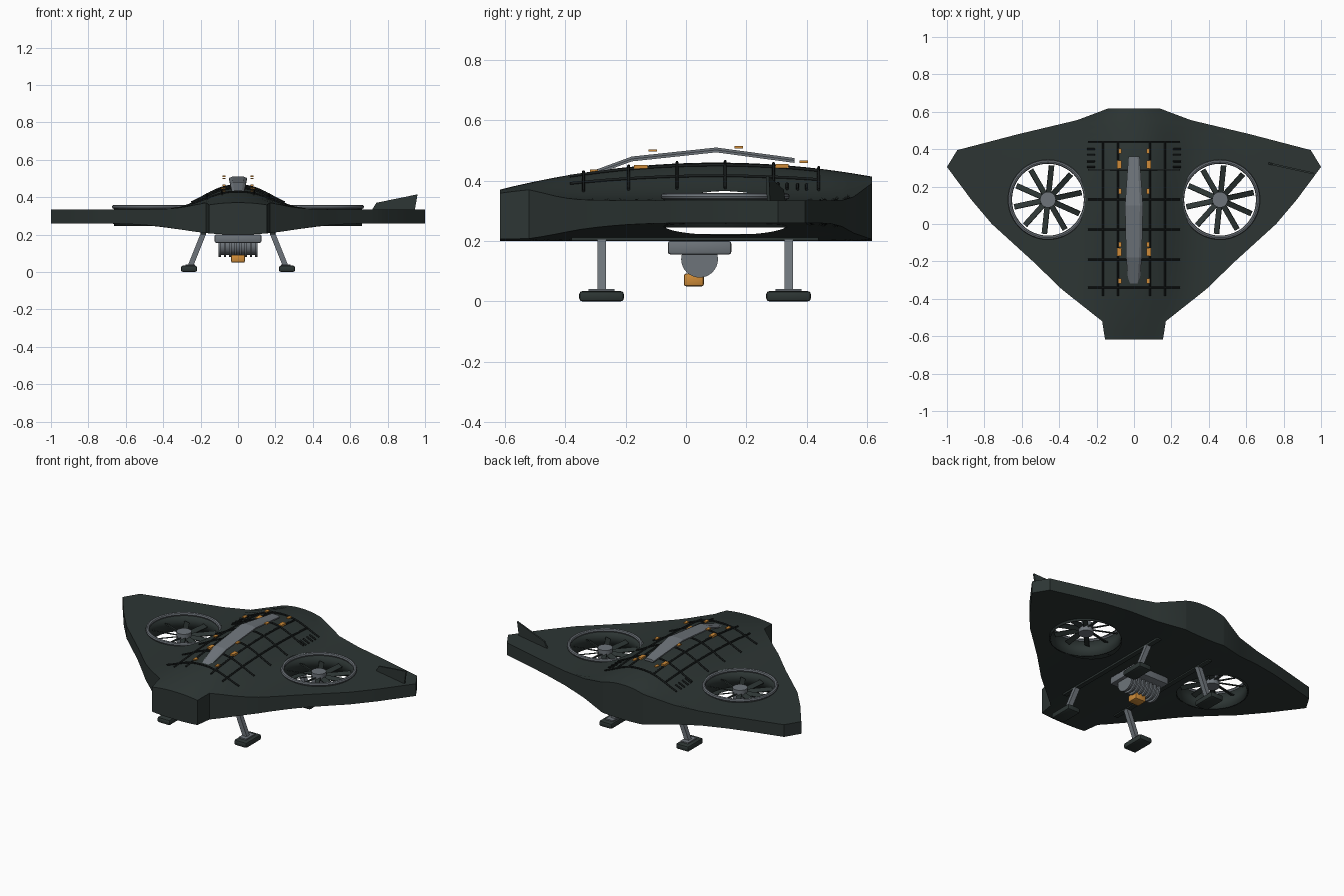
import bpy, bmesh, math
from mathutils import Vector, Matrix

if "Cube" in bpy.data.objects:
    bpy.data.objects.remove(bpy.data.objects["Cube"])


def material(name, rgb):
    m = bpy.data.materials.new(name)
    m.diffuse_color = (*rgb, 1)
    m.use_nodes = True
    m.node_tree.nodes["Principled BSDF"].inputs["Base Color"].default_value = m.diffuse_color
    return m


HULL = material("dark green grey", (0.026, 0.036, 0.034))
CABLE = material("near black", (0.010, 0.013, 0.013))
METAL = material("steel grey", (0.155, 0.175, 0.195))
ORANGE = material("amber", (0.62, 0.26, 0.04))
FAN_X, FAN_Y, FAN_R = 0.46, 0.13, 0.2


def add(name, bm, mat, smooth=True):
    bmesh.ops.recalc_face_normals(bm, faces=bm.faces)
    me = bpy.data.meshes.new(name)
    bm.to_mesh(me)
    bm.free()
    me.materials.append(mat)
    ob = bpy.data.objects.new(name, me)
    bpy.context.collection.objects.link(ob)
    if smooth:
        bpy.ops.object.select_all(action='DESELECT')
        bpy.context.view_layer.objects.active = ob
        ob.select_set(True)
        bpy.ops.object.shade_smooth_by_angle(angle=math.radians(30))
    return ob


def box(name, loc, size, mat, bevel=0.0, rot=None):
    bm = bmesh.new()
    bmesh.ops.create_cube(bm, size=1, matrix=Matrix.Diagonal((*size, 1)))
    if bevel:
        bmesh.ops.bevel(bm, geom=bm.edges[:], offset=bevel, segments=2, profile=0.5, affect='EDGES')
    bm.transform(Matrix.Translation(loc) @ (rot or Matrix()))
    return add(name, bm, mat, bool(bevel))


def cylinder(name, loc, r, depth, mat, axis='Z', caps=True, segs=48):
    bm = bmesh.new()
    rot = Matrix.Rotation(math.pi / 2, 4, 'Y') if axis == 'X' else Matrix()
    bmesh.ops.create_cone(bm, cap_ends=caps, segments=segs, radius1=r, radius2=r, depth=depth,
                          matrix=Matrix.Translation(loc) @ rot)
    return add(name, bm, mat)


def tube(name, points, r, mat):
    cu = bpy.data.curves.new(name, 'CURVE')
    cu.dimensions, cu.bevel_depth, cu.bevel_resolution = '3D', r, 1
    cu.use_fill_caps = True
    sp = cu.splines.new('POLY')
    sp.points.add(len(points) - 1)
    for p, co in zip(sp.points, points):
        p.co = (*co, 1)
    tmp = bpy.data.objects.new(name + "_path", cu)
    bpy.context.collection.objects.link(tmp)
    bpy.context.view_layer.update()
    me = bpy.data.meshes.new_from_object(tmp.evaluated_get(bpy.context.evaluated_depsgraph_get()))
    bpy.data.objects.remove(tmp)
    me.materials.clear()
    me.materials.append(mat)
    ob = bpy.data.objects.new(name, me)
    bpy.context.collection.objects.link(ob)


# Hull: planform half widths by y, with a raised centre ridge and a shallow keel
OUTLINE = [(-0.617, 0.155), (-0.52, 0.17), (-0.35, 0.385), (-0.2, 0.54), (0, 0.76), (0.13, 0.87),
           (0.305, 1.0), (0.395, 0.945), (0.48, 0.62), (0.555, 0.305), (0.617, 0.14)]


def top_z(x, y):
    return 0.335 + (0.125 - 0.174 * (y - 0.1) ** 2) * math.exp(-(abs(x) / 0.225) ** 2.4)


def bottom_z(x):
    return 0.26 - 0.06 * math.exp(-(abs(x) / 0.38) ** 2.4)


rows = []
for (y0, w0), (y1, w1) in zip(OUTLINE, OUTLINE[1:]):
    n = max(1, round((y1 - y0) / 0.045))
    rows += [(y0 + (y1 - y0) * i / n, w0 + (w1 - w0) * i / n) for i in range(n)]
rows.append(OUTLINE[-1])
N = 48
bm = bmesh.new()
us = [2 * i / N - 1 for i in range(N + 1)]
tops = [[bm.verts.new((u * w, y, top_z(u * w, y))) for u in us] for y, w in rows]
bots = [[bm.verts.new((u * w, y, bottom_z(u * w))) for u in us] for y, w in rows]
for g in (tops, bots):
    for a, b in zip(g, g[1:]):
        for i in range(N):
            bm.faces.new((a[i], a[i + 1], b[i + 1], b[i]))
for k in (0, -1):
    for i in range(N):
        bm.faces.new((tops[k][i], tops[k][i + 1], bots[k][i + 1], bots[k][i]))
    for j in range(len(rows) - 1):
        bm.faces.new((tops[j][k], tops[j + 1][k], bots[j + 1][k], bots[j][k]))
hull = add("hull", bm, HULL)

# Cut the fan openings, leaving the hull shell open around the ducts
cutters = [cylinder("fan_cutter", (s * FAN_X, FAN_Y, 0.3), FAN_R, 0.6, HULL) for s in (-1, 1)]
for c in cutters:
    c.hide_render = True
    m = hull.modifiers.new("opening", 'BOOLEAN')
    m.object, m.operation, m.solver = c, 'DIFFERENCE', 'EXACT'
    bpy.context.view_layer.objects.active = hull
    # keep the smoothing modifier, if any, after the cut
    bpy.ops.object.modifier_apply(modifier=m.name)
for c in cutters:
    bpy.data.objects.remove(c)
bm = bmesh.new()
bm.from_mesh(hull.data)
walls = [f for f in bm.faces if abs(f.normal.z) < 0.1 and all(
    abs(math.hypot(abs(v.co.x) - FAN_X, v.co.y - FAN_Y) - FAN_R) < 0.004 for v in f.verts)]
bmesh.ops.delete(bm, geom=walls, context='FACES')
bm.to_mesh(hull.data)
bm.free()

# Lift fans: duct, rim, hub and ten pitched blades
for s, side in ((-1, "left"), (1, "right")):
    c = Vector((s * FAN_X, FAN_Y, 0))
    duct = cylinder(side + "_fan_duct", c + Vector((0, 0, 0.295)), 0.2, 0.1, HULL, caps=False)
    mod = duct.modifiers.new("thickness", 'SOLIDIFY')
    mod.thickness, mod.offset = 0.008, 0
    bpy.ops.mesh.primitive_torus_add(location=c + Vector((0, 0, 0.348)), major_radius=0.203,
                                     minor_radius=0.011, major_segments=48, minor_segments=8)
    rim = bpy.context.object
    rim.name = side + "_fan_rim"
    rim.data.materials.append(METAL)
    bpy.ops.object.shade_smooth_by_angle()
    cylinder(side + "_fan_hub", c + Vector((0, 0, 0.305)), 0.042, 0.06, METAL, segs=24)
    for i in range(10):
        a = math.radians(36 * i + 12)
        rot = Matrix.Rotation(a, 4, 'Z') @ Matrix.Rotation(math.radians(25), 4, 'X')
        box(side + "_fan_blade", c + Vector((0.109 * math.cos(a), 0.109 * math.sin(a), 0.305)),
            (0.15, 0.03, 0.006), HULL, rot=rot)

# Net of cables draped over the ridge
for x in (-0.165, -0.085, 0.085, 0.165):
    ys = [-0.385 + 0.825 * i / 16 for i in range(17)]
    tube("long_cable", [(x, y, top_z(x, y) + 0.004) for y in ys], 0.005, CABLE)
for y in (-0.34, -0.19, -0.03, 0.13, 0.29, 0.44):
    xs = [-0.245 + 0.49 * i / 24 for i in range(25)]
    tube("cross_cable", [(x, y, top_z(x, y) + 0.004) for x in xs], 0.005, CABLE)
for s in (-1, 1):
    for y in (0.4, 0.37, 0.335, 0.305):
        tube("short_cable", [(s * x, y, top_z(x, y) + 0.006) for x in (0.21, 0.25)], 0.005, CABLE)

# Raised spine plate with chamfered top
bm = bmesh.new()
rings = []
for y, z, w in ((-0.365, 0.412, 0.026), (-0.18, 0.48, 0.042), (0.1, 0.51, 0.048), (0.36, 0.475, 0.03)):
    sec = [(-w, -0.016), (w, -0.016), (w, -0.008), (w * 0.65, 0), (-w * 0.65, 0), (-w, -0.008)]
    rings.append([bm.verts.new((x, y, z + dz)) for x, dz in sec])
for a, b in zip(rings, rings[1:]):
    for i in range(6):
        bm.faces.new((a[i], a[(i + 1) % 6], b[(i + 1) % 6], b[i]))
bm.faces.new(rings[0])
bm.faces.new(rings[-1])
add("spine", bm, METAL, False)

# Amber clips along the spine
for s in (-1, 1):
    for y, z in ((-0.305, 0.433), (-0.11, 0.5), (0.175, 0.511), (0.39, 0.463)):
        box("small_clip", (s * 0.075, y, z), (0.018, 0.028, 0.007), ORANGE)
    for y in (-0.15, 0.318):
        box("large_clip", (s * 0.078, y, top_z(0.078, y) + 0.006), (0.024, 0.044, 0.012), ORANGE)

# Single upright fin near the right wing tip
bm = bmesh.new()
prof = [(0.715, 0.33), (0.74, 0.37), (0.96, 0.415), (0.945, 0.33)]
sides = [[bm.verts.new((x, 0.325 - (x - 0.715) * 0.224 + o, z)) for x, z in prof] for o in (-0.005, 0.005)]
for v in sides:
    bm.faces.new(v)
for i in range(4):
    j = (i + 1) % 4
    bm.faces.new((sides[0][i], sides[0][j], sides[1][j], sides[1][i]))
add("wing_fin", bm, HULL, False)

# Belly rails and splayed legs with padded feet
for s in (-1, 1):
    box("belly_rail", (s * 0.185, 0.03, 0.212), (0.03, 0.82, 0.024), HULL, 0.004)
    for y in (-0.28, 0.34):
        d = Vector((s * 0.07, 0, -0.175))
        tilt = Vector((0, 0, -1)).rotation_difference(d).to_matrix().to_4x4()
        box("leg", Vector((s * 0.183, y, 0.21)) + d / 2, (0.028, 0.028, d.length), METAL, rot=tilt)
        box("ankle", (s * 0.256, y, 0.036), (0.05, 0.085, 0.01), METAL)
        box("foot", (s * 0.262, y, 0.017), (0.086, 0.148, 0.034), HULL, 0.01)

# Sensor pod: mount plate, ribbed barrel and amber camera
box("pod_mount", (0, 0.045, 0.178), (0.25, 0.21, 0.045), METAL, 0.008)
cylinder("pod_barrel", (0, 0.045, 0.14), 0.048, 0.2, METAL, 'X', segs=32)
for i in range(8):
    cylinder("pod_rib", (-0.098 + 0.028 * i, 0.045, 0.14), 0.061, 0.012, METAL, 'X', segs=32)
box("camera", (0, 0.026, 0.071), (0.074, 0.066, 0.042), ORANGE, 0.007)
